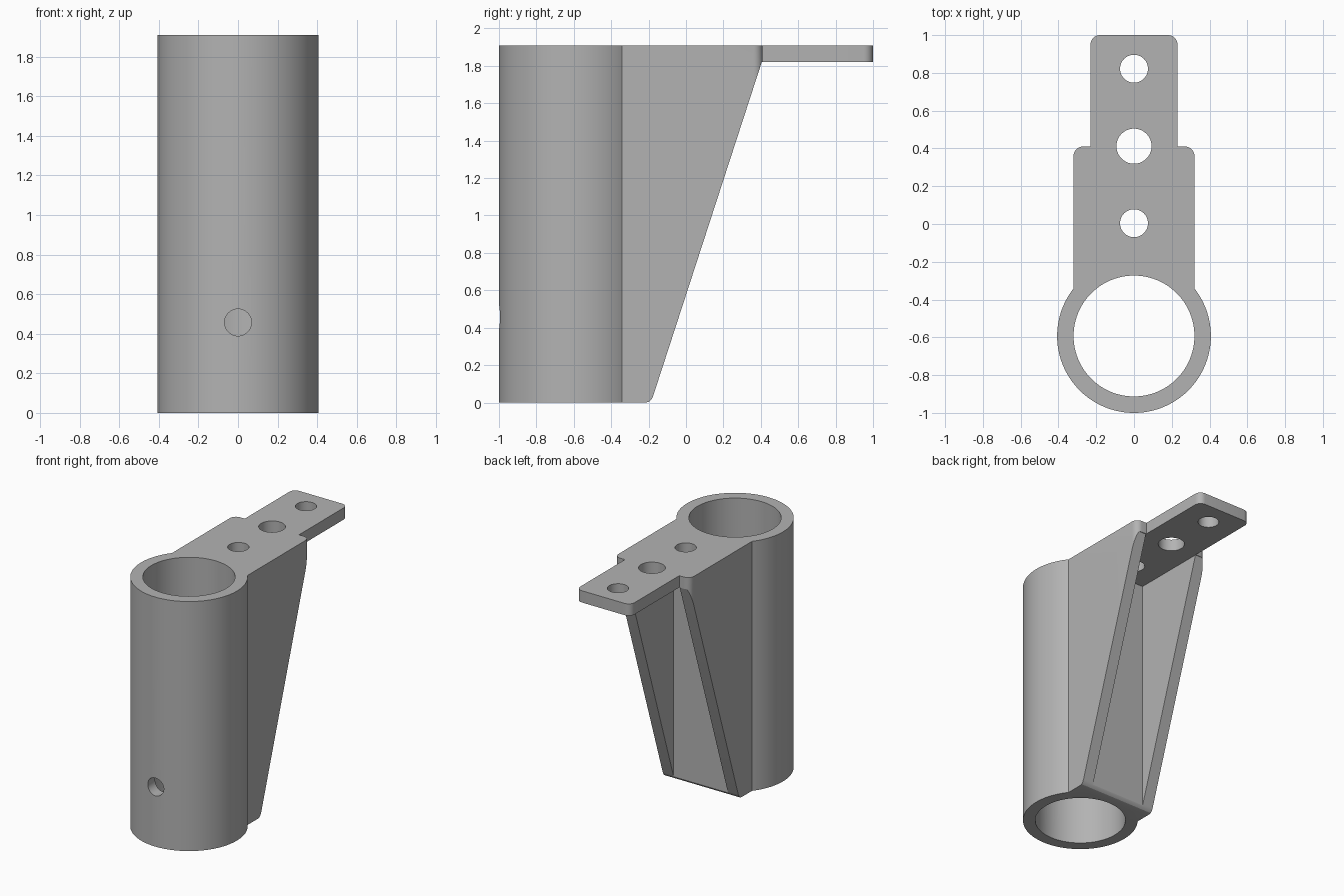
import bpy, bmesh, math
from mathutils import Matrix, Vector

if "Cube" in bpy.data.objects:
    bpy.data.objects.remove(bpy.data.objects["Cube"], do_unlink=True)

HEIGHT, UNDERSIDE = 1.91, 1.82
TUBE_Y, OUTER, BORE = -0.593, 0.407, 0.32
RIB_X, PLATE_X, STEP_Y = 0.32, 0.23, 0.41

grey = bpy.data.materials.new("grey metal")
grey.use_nodes = True
colour = (0.45, 0.45, 0.45, 1)
grey.diffuse_color = colour
grey.node_tree.nodes["Principled BSDF"].inputs["Base Color"].default_value = colour


def arc(cx, cy, r, start, end, steps):
    """Points along a circular arc, angles in degrees."""
    angles = [math.radians(start + (end - start) * i / steps) for i in range(steps + 1)]
    return [(cx + r * math.cos(a), cy + r * math.sin(a)) for a in angles]


def prism(name, points, direction):
    """Extrude a closed 3D outline along a vector."""
    bm = bmesh.new()
    face = bm.faces.new([bm.verts.new(p) for p in points])
    moved = bmesh.ops.extrude_face_region(bm, geom=[face])["geom"]
    bmesh.ops.translate(bm, vec=Vector(direction),
                        verts=[v for v in moved if isinstance(v, bmesh.types.BMVert)])
    bmesh.ops.recalc_face_normals(bm, faces=bm.faces)
    mesh = bpy.data.meshes.new(name)
    bm.to_mesh(mesh)
    bm.free()
    mesh.materials.append(grey)
    obj = bpy.data.objects.new(name, mesh)
    bpy.context.collection.objects.link(obj)
    return obj


def cylinder(name, centre, radius, depth, segments, tilt=0):
    ring = [(x, y, -depth / 2) for x, y in arc(0, 0, radius, 0, 360, segments)[:-1]]
    obj = prism(name, ring, (0, 0, depth))
    obj.data.transform(Matrix.Translation(centre) @ Matrix.Rotation(math.radians(tilt), 4, "X"))
    return obj


def cut(target, cutter):
    cutter.hide_render = True
    mod = target.modifiers.new("cut", "BOOLEAN")
    mod.operation, mod.solver, mod.object = "DIFFERENCE", "EXACT", cutter
    bpy.context.view_layer.objects.active = target
    bpy.ops.object.modifier_apply(modifier=mod.name)
    bpy.data.objects.remove(cutter, do_unlink=True)


# Plan outline: right half from the tongue tip down to the tube, then mirrored
r = 0.05
join = math.degrees(math.acos(RIB_X / OUTER))
half = arc(PLATE_X - r, 1 - r, r, 90, 0, 8)
half += [(PLATE_X, STEP_Y)]
half += arc(RIB_X - r, STEP_Y - r, r, 90, 0, 8)
half += arc(0, TUBE_Y, OUTER, join, -90, 56)
outline = half + [(-x, y) for x, y in reversed(half[:-1])]
bracket = prism("tube_bracket", [(x, y, 0) for x, y in outline], (0, 0, HEIGHT))

# Slanted back edge of the ribs, clearing the space under the tongue
side = [(-0.215, -0.1), (-0.215, 0), (-0.198, 0.004), (-0.185, 0.016), (-0.176, 0.034),
        (0.405, UNDERSIDE), (1.2, UNDERSIDE), (1.2, -0.1)]
cut(bracket, prism("slope_cutter", [(-0.6, y, z) for y, z in side], (1.2, 0, 0)))

# Channel between the two ribs
channel = [(-PLATE_X, -0.18), (PLATE_X, -0.18), (PLATE_X, 0.405), (-PLATE_X, 0.405)]
cut(bracket, prism("channel_cutter", [(x, y, -0.1) for x, y in channel],
                   (0, 0, UNDERSIDE + 0.1)))

# Tube bore, set screw hole and the three plate holes
cut(bracket, cylinder("bore_cutter", (0, TUBE_Y, 1), BORE, 3, 96))
cut(bracket, cylinder("screw_hole_cutter", (0, -0.95, 0.457), 0.068, 0.4, 40, 90))
for y, radius in ((0.004, 0.074), (0.412, 0.093), (0.822, 0.074)):
    cut(bracket, cylinder("plate_hole_cutter", (0, y, HEIGHT), radius, 0.4, 40))

# Smooth curved walls, crisp edges
bpy.ops.object.select_all(action="DESELECT")
bracket.select_set(True)
bpy.context.view_layer.objects.active = bracket
bpy.ops.object.shade_smooth_by_angle(angle=math.radians(25))
